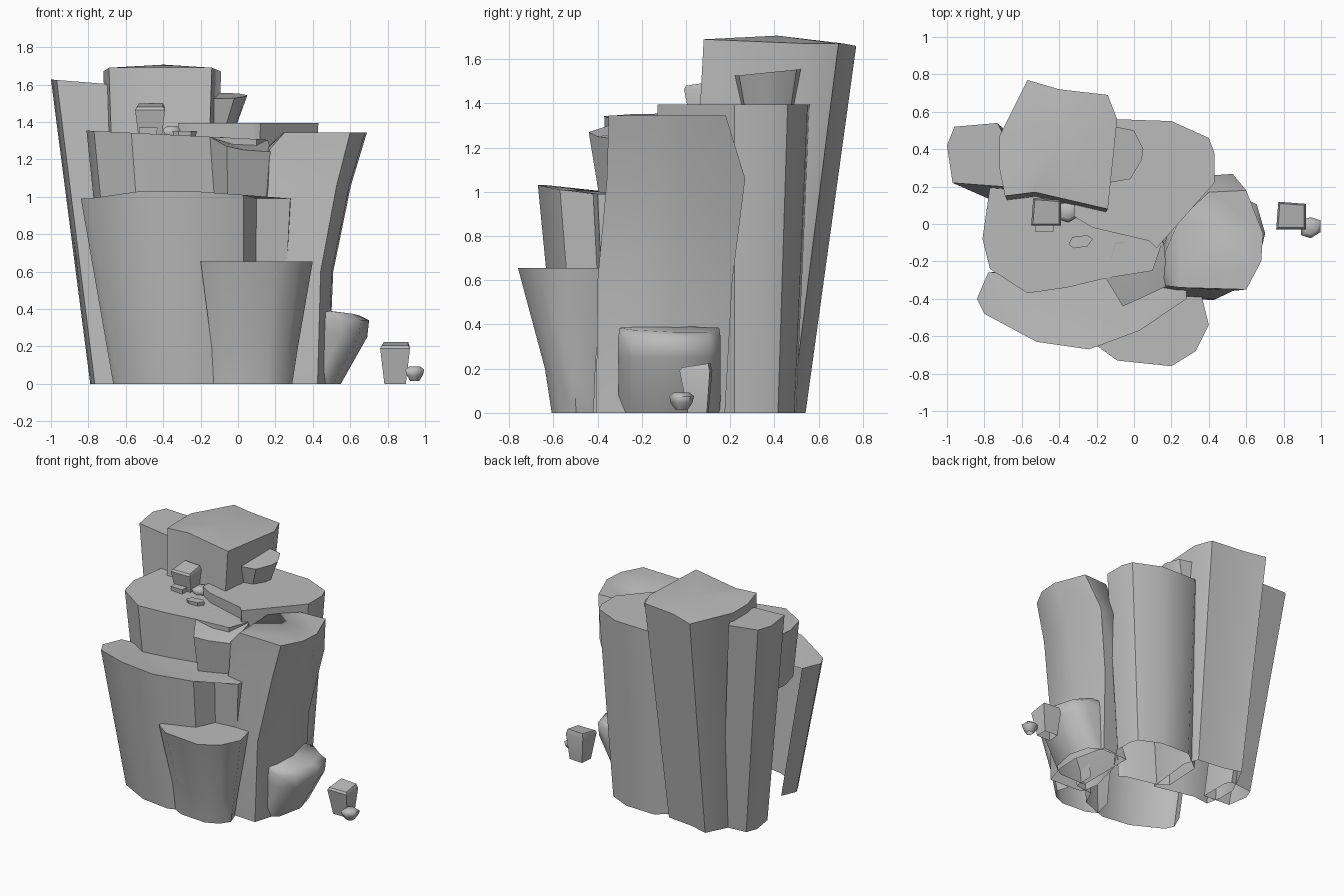
import bpy
import bmesh
import math
from mathutils import Vector

default_cube = bpy.data.objects.get("Cube")
if default_cube:
    bpy.data.objects.remove(default_cube, do_unlink=True)

# One plain stone colour for everything
stone = bpy.data.materials.new("grey_stone")
stone.use_nodes = True
stone_colour = (0.5, 0.5, 0.5, 1.0)
stone.diffuse_color = stone_colour
stone.node_tree.nodes["Principled BSDF"].inputs["Base Color"].default_value = stone_colour


# Open-bottomed rock lofted from its top outline down through levels
# outline: points (x, y) or (x, y, height offset) around the top face
# levels: (z, x scale, y scale, x shift, y shift) of each lower outline
# open_sides: how many of the last sides are left out where rocks merge
def rock(name, outline, top, levels, tilt=(0, 0), peak=0, open_sides=0, smooth_angle=40):
    points = [Vector(p).to_3d() for p in outline]
    xs = [p.x for p in points]
    ys = [p.y for p in points]
    centre = Vector(((min(xs) + max(xs)) / 2, (min(ys) + max(ys)) / 2, 0))

    bm = bmesh.new()
    upper = []
    for p in points:
        slope = (p.x - centre.x) * tilt[0] + (p.y - centre.y) * tilt[1]
        upper.append(bm.verts.new((p.x, p.y, top + slope + p.z)))
    cap = bm.faces.new(upper)
    count = len(points)
    for z, scale_x, scale_y, shift_x, shift_y in levels:
        lower = []
        for p in points:
            x = centre.x + (p.x - centre.x) * scale_x + shift_x
            y = centre.y + (p.y - centre.y) * scale_y + shift_y
            lower.append(bm.verts.new((x, y, z)))
        for i in range(count - open_sides):
            j = (i + 1) % count
            bm.faces.new((upper[i], upper[j], lower[j], lower[i]))
        upper = lower
    if peak:
        poked = bmesh.ops.poke(bm, faces=[cap])
        poked["verts"][0].co.z += peak
    else:
        bmesh.ops.triangulate(bm, faces=[cap])
    bmesh.ops.recalc_face_normals(bm, faces=bm.faces[:])
    # The sheet is open below, so make sure the top faces outwards
    if max(bm.faces, key=lambda f: f.calc_center_median().z).normal.z < 0:
        bmesh.ops.reverse_faces(bm, faces=bm.faces[:])

    mesh = bpy.data.meshes.new(name)
    bm.to_mesh(mesh)
    bm.free()
    mesh.materials.append(stone)
    obj = bpy.data.objects.new(name, mesh)
    bpy.context.collection.objects.link(obj)
    bpy.ops.object.select_all(action='DESELECT')
    obj.select_set(True)
    bpy.context.view_layer.objects.active = obj
    bpy.ops.object.shade_smooth_by_angle(angle=math.radians(smooth_angle))
    return obj


def duplicate(source, name, offset):
    copy = source.copy()
    copy.name = name
    copy.location = offset
    bpy.context.collection.objects.link(copy)


# Tallest column at the back
rock("tall_back_column",
     [(-.72, .47, -.02), (-.57, .77, -.03), (-.4, .72, -.02), (-.14, .69, -.02),
      (-.09, .56, -.02), (-.14, .08), (-.4, .14), (-.53, .17), (-.69, .15), (-.72, .3, -.02)],
     1.69, [(0, .8, .8, 0, -.16)], peak=.03)

# Slim column leaning out to the back corner
rock("slim_corner_column",
     [(-1, .42), (-.96, .52), (-.73, .54), (-.7, .48), (-.7, .2), (-.97, .22)],
     1.615, [(0, .8, .8, .18, -.12)], tilt=(-.08, 0))

# Round column behind the upper terrace
rock("back_terrace_column",
     [(-.09, .56), (.2, .55), (.4, .46), (.43, .38), (.43, .22), (.12, -.13),
      (.08, -.09), (-.22, -.02), (-.32, .04), (-.3, .4)],
     1.395, [(0, .8, .82, -.02, 0)])

# Broad upper terrace, ending inside the front terrace
rock("upper_terrace",
     [(-.77, .2), (-.81, -.08), (-.77, -.24), (-.57, -.37), (-.36, -.34),
      (-.15, -.29), (.1, -.25), (.15, -.1), (0, .2), (-.4, .3)],
     1.33, [(.93, .94, .94, .015, 0)], tilt=(-.05, 0))

# Wedge under the front lip of the upper terrace
rock("terrace_wedge",
     [(-.15, -.29, .02), (-.06, -.44, -.03), (.03, -.4, -.05), (.18, -.33, -.06),
      (.16, -.1), (-.1, -.1, .02)],
     1.3, [(.9, .9, .88, 0, .04)])

# Wide front terrace with a stepped right end
rock("front_terrace",
     [(-.78, -.26, -.02), (-.84, -.4, -.02), (-.8, -.48, -.02), (-.52, -.63, .02),
      (-.24, -.67, .02), (.03, -.57), (.1, -.42, -.02), (.28, -.4, -.02), (.29, -.2, -.02)],
     1.01, [(0, .8, .8, .06, .053)], open_sides=1)

# Low step at the very front
rock("front_step",
     [(-.15, -.35), (-.2, -.65), (-.09, -.73), (.2, -.76), (.33, -.68), (.4, -.54),
      (.36, -.38)],
     .655, [(.2, .77, .6, -.01, .04), (0, .7, .5, -.02, .05)], open_sides=1, smooth_angle=50)

# Heavy column on the right side with a chamfered corner
rock("right_column",
     [(.14, -.21, -.1), (.17, -.33, -.09), (.25, -.34), (.6, -.35), (.68, -.2),
      (.69, -.05), (.6, .18), (.4, .17), (.24, .02)],
     1.345,
     [(1.06, .85, 1.18, -.045, .04), (.6, .75, 1.15, -.112, -.01),
      (0, .65, 1.1, -.11, -.03)], smooth_angle=50)

# Rounded boulder leaning on the right column
rock("side_boulder",
     [(.3, -.3), (.52, -.3), (.61, -.24, -.01), (.65, -.05, -.02),
      (.61, .1, -.02), (.52, .15), (.3, .15)],
     .385,
     [(.34, 1.12, 1.03, .03, 0), (.25, 1.12, 1.03, .02, 0), (0, 1, 1.02, -.1, 0)],
     peak=.015, smooth_angle=65)

# Stone tucked beside the tallest column
rock("summit_stone",
     [(-.14, .22), (-.02, .24), (.04, .34), (.05, .4), (0, .5), (-.1, .52)],
     1.54, [(1.38, .8, .8, -.04, 0)], tilt=(0, .1))

# Small block with its pebble, repeated on the terrace and on the ground
block = rock("terrace_block",
             [(-.54, 0), (-.4, 0), (-.4, .12), (-.53, .13)],
             1.49, [(1.465, 1.14, 1.14, 0, 0), (1.275, .82, .72, 0, .01)], tilt=(0, .15))
pebble = rock("terrace_pebble",
              [(-.38, .04), (-.35, .03), (-.32, .05), (-.32, .09), (-.35, .1), (-.38, .09)],
              1.377, [(1.36, 1.7, 1.6, 0, 0), (1.33, 1.4, 1.4, 0, 0), (1.3, .8, .8, 0, 0)],
              smooth_angle=65)
duplicate(block, "ground_block", (1.31, -.02, -1.275))
duplicate(pebble, "ground_pebble", (1.295, -.085, -1.285))

# Thin stones lying on the terrace
rock("block_ledge", [(-.53, -.04), (-.43, -.04), (-.43, .02), (-.53, .02)],
     1.37, [(1.33, .9, .9, 0, 0)])
rock("flat_stone",
     [(-.35, -.11), (-.32, -.13), (-.25, -.12), (-.22, -.08), (-.25, -.06), (-.33, -.07)],
     1.352, [(1.32, .9, .9, 0, 0)])
